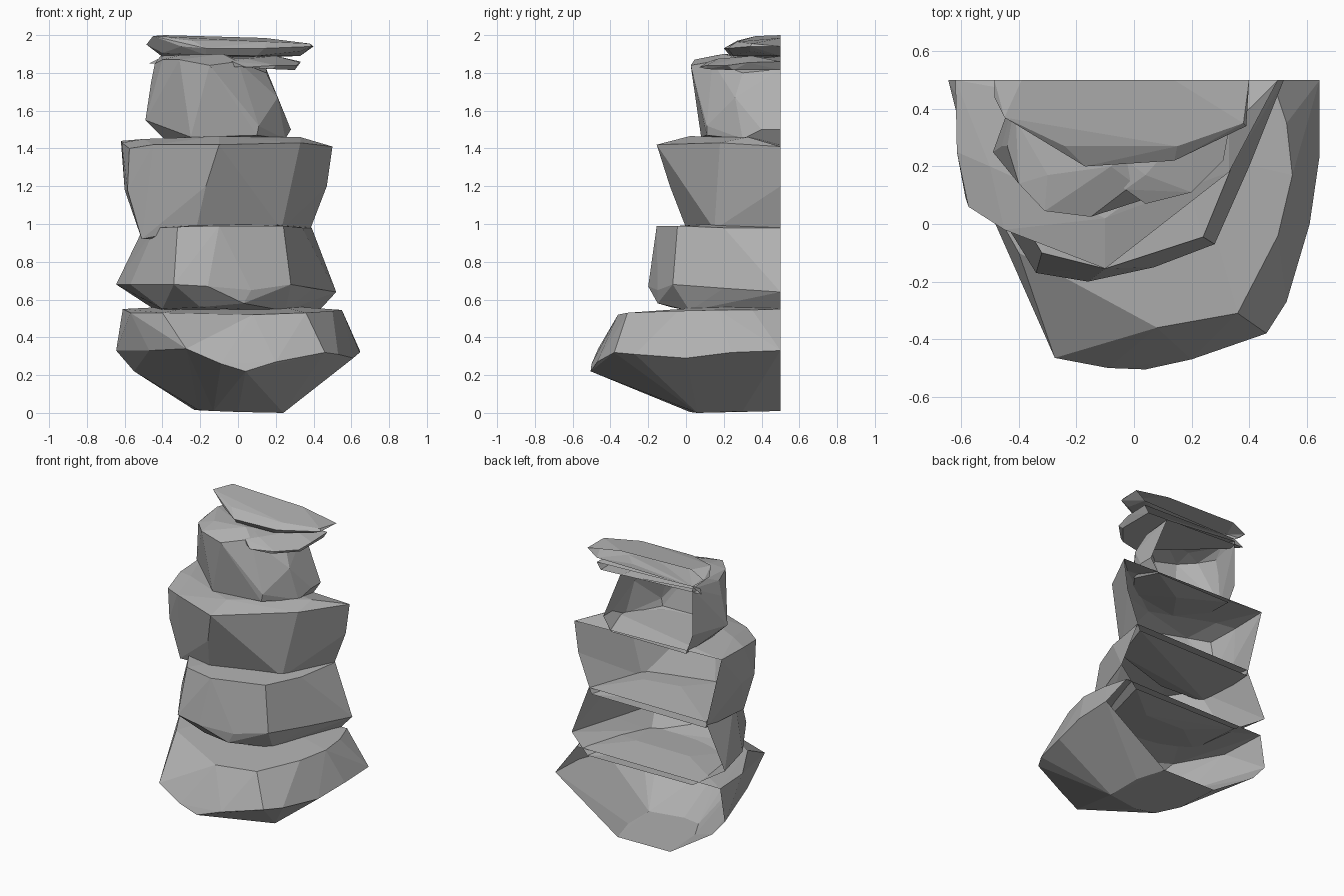
import bpy
import bmesh
import math

stone = bpy.data.materials.new("stone_grey")
stone.diffuse_color = (0.44, 0.44, 0.44, 1)
BACK = 0.5


def rock(name, *rings):
    """Faceted half boulder: hull around its rings, left open at the back."""
    bm = bmesh.new()
    for ring in rings:
        for p in ring:
            bm.verts.new(p)
    bmesh.ops.convex_hull(bm, input=bm.verts[:])
    loose = [v for v in bm.verts if not v.link_faces]
    bmesh.ops.delete(bm, geom=loose, context='VERTS')
    bmesh.ops.recalc_face_normals(bm, faces=bm.faces[:])
    cut = [f for f in bm.faces if all(v.co.y > BACK - 0.01 for v in f.verts)]
    bmesh.ops.delete(bm, geom=cut, context='FACES')
    bmesh.ops.dissolve_limit(bm, angle_limit=math.radians(3),
                             verts=bm.verts[:], edges=bm.edges[:])
    me = bpy.data.meshes.new(name)
    bm.to_mesh(me)
    bm.free()
    me.materials.append(stone)
    ob = bpy.data.objects.new(name, me)
    bpy.context.collection.objects.link(ob)
    return ob


# Wide base boulder: foot, overhanging rim, slightly domed top
rock("base_boulder",
     [(-.23, BACK, .015), (-.21, .2, .015), (-.13, .05, .01), (0, .02, .005),
      (.24, .06, 0), (.23, .3, .01), (.17, BACK, .01)],
     [(-.645, BACK, .33), (-.55, BACK, .22), (-.47, 0, .33), (-.275, -.465, .34),
      (-.09, -.5, .26), (.04, -.505, .22), (.2, -.47, .27), (.46, -.38, .32),
      (.53, -.27, .31), (.61, 0, .29), (.645, .24, .32), (.645, BACK, .33)],
     [(-.61, BACK, .55), (-.57, .2, .53), (-.4, -.1, .53), (.08, -.36, .52),
      (.36, -.31, .53), (.5, -.04, .54), (.55, .17, .545), (.53, .35, .545),
      (.48, BACK, .55)],
     [(-.2, .25, .57), (.2, .25, .57)])

# Second boulder, its belly sunk into the base
rock("second_boulder",
     [(-.4, BACK, .52), (-.4, .1, .55), (-.2, -.08, .56), (.03, -.15, .58),
      (.25, .02, .54), (.4, BACK, .51), (-.15, .3, .51), (.15, .3, .5)],
     [(-.645, BACK, .68), (-.57, .2, .68), (-.34, -.17, .68), (-.16, -.2, .67),
      (.07, -.15, .65), (.28, -.07, .68), (.4, .2, .66), (.52, BACK, .64)],
     [(-.5, BACK, .98), (-.44, .1, .98), (-.32, -.1, .985), (-.1, -.155, .99),
      (.24, -.045, .99), (.34, .2, .98), (.39, BACK, .98), (-.1, .2, 1.005), (.15, .25, 1.005)])

# Third boulder, flaring upward
rock("third_boulder",
     [(-.5, BACK, .94), (-.51, .1, .92), (-.22, 0, .98), (.23, .15, .97),
      (.37, BACK, .94), (0, .32, .94)],
     [(-.6, .25, 1.18), (-.585, .09, 1.18), (-.17, -.085, 1.2), (.47, BACK, 1.2)],
     [(-.62, BACK, 1.44), (-.615, .25, 1.43), (-.575, .06, 1.4), (-.45, -.02, 1.42),
      (-.1, -.155, 1.42), (.33, .18, 1.43), (.5, BACK, 1.41)],
     [(-.5, .2, 1.45), (-.1, .02, 1.465), (.33, .33, 1.46)])

# Fourth boulder, narrow neck
rock("fourth_boulder",
     [(-.35, BACK, 1.41), (-.39, .27, 1.45), (-.25, .08, 1.46), (.1, .11, 1.47),
      (.25, .3, 1.45), (.22, BACK, 1.41), (-.05, .35, 1.4)],
     [(-.4, BACK, 1.55), (-.49, .25, 1.55), (-.46, .27, 1.75), (.11, .11, 1.52),
      (.28, .4, 1.5), (.21, .26, 1.67), (.28, BACK, 1.5)],
     [(-.4, BACK, 1.87), (-.44, .27, 1.85), (-.4, .14, 1.87), (-.31, .045, 1.87),
      (-.15, .025, 1.84), (0, .14, 1.86), (.15, .3, 1.8), (.15, BACK, 1.82)],
     [(-.41, .36, 1.89), (-.3, .17, 1.895), (-.08, .2, 1.9)])

# Thin lower slab
rock("lower_slab",
     [(-.47, BACK, 1.85), (-.4, .42, 1.85), (.04, .07, 1.83), (.18, .11, 1.82),
      (.3, .25, 1.815), (.3, BACK, 1.815)],
     [(-.03, .12, 1.86), (.04, .17, 1.875), (.2, .11, 1.84), (.31, .22, 1.84),
      (.33, .33, 1.855), (.33, BACK, 1.86), (.2, .35, 1.89), (-.4, BACK, 1.885)])

# Tilted cap slab
rock("cap_slab",
     [(-.4, BACK, 1.885), (-.4, .4, 1.905), (-.17, .23, 1.895), (.1, .25, 1.89),
      (.33, .34, 1.915), (.33, BACK, 1.89), (0, .4, 1.875)],
     [(-.485, .44, 1.95), (-.485, BACK, 1.95), (-.3, .28, 1.94), (-.17, .2, 1.93),
      (.14, .22, 1.93), (.39, .34, 1.94), (.4, BACK, 1.94)],
     [(-.45, .37, 1.995), (-.39, BACK, 2), (-.24, .27, 1.97), (.03, .26, 1.96),
      (.15, .27, 1.965), (.14, BACK, 1.985), (.38, .35, 1.955)])
